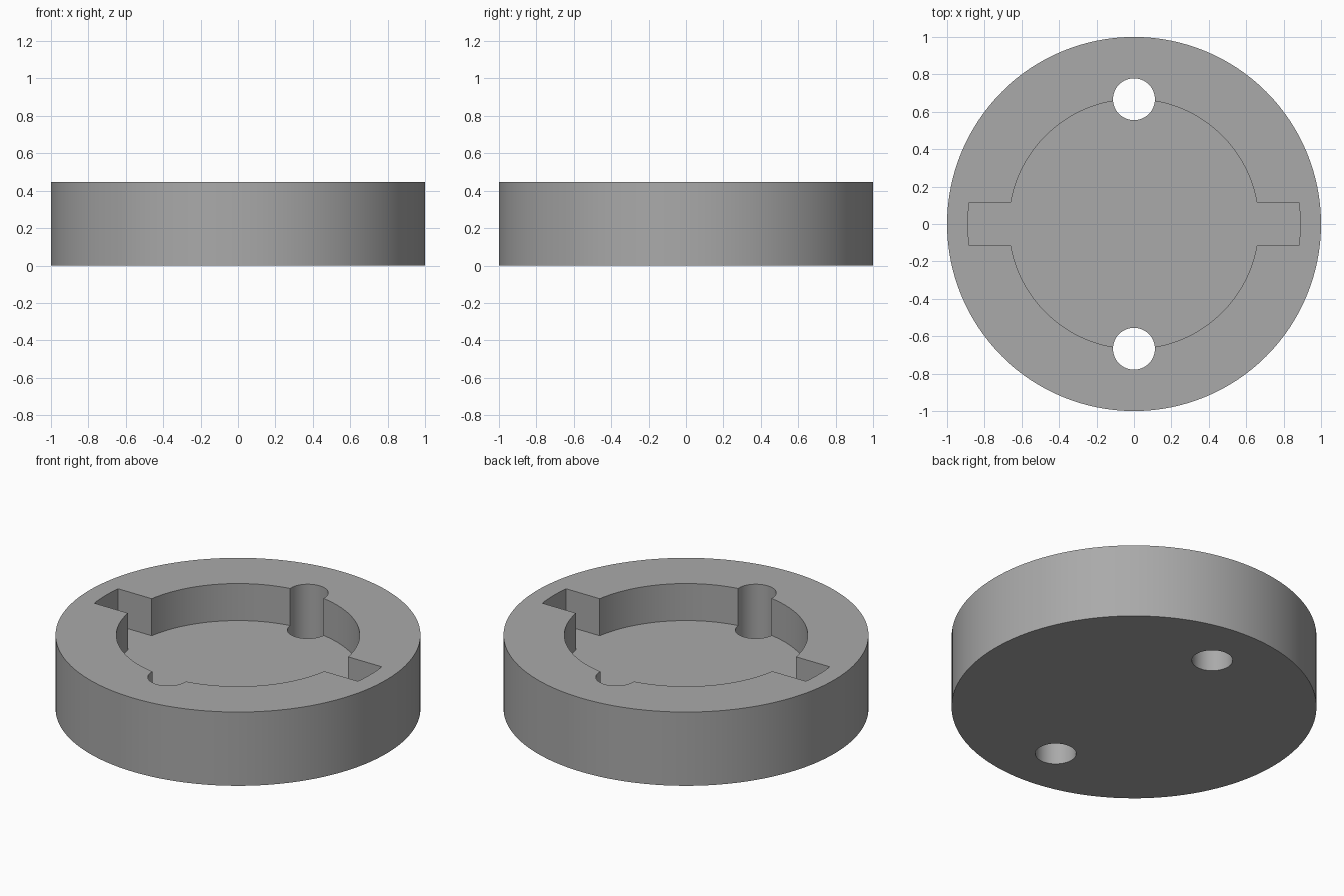
import bpy, bmesh, math

if "Cube" in bpy.data.objects:
    bpy.data.objects.remove(bpy.data.objects["Cube"])

HEIGHT, FLOOR = 0.446, 0.222
POCKET_R, SLOT_R, SLOT_HALF = 0.667, 0.889, 0.114
HOLE_R = 0.112

grey = bpy.data.materials.new("plain grey")
grey.diffuse_color = (0.4, 0.4, 0.4, 1)
grey.use_nodes = True
grey.node_tree.nodes["Principled BSDF"].inputs["Base Color"].default_value = grey.diffuse_color


def arc(radius, start, end, steps, cx=0.0, cy=0.0):
    angles = [start + (end - start) * i / steps for i in range(steps + 1)]
    return [(cx + radius * math.cos(a), cy + radius * math.sin(a)) for a in angles]


def prism(name, outline, z0, z1):
    """Extrude a closed outline between two heights."""
    bm = bmesh.new()
    face = bm.faces.new([bm.verts.new((x, y, z0)) for x, y in outline])
    ext = bmesh.ops.extrude_face_region(bm, geom=[face])
    for v in ext["geom"]:
        if isinstance(v, bmesh.types.BMVert):
            v.co.z = z1
    bmesh.ops.recalc_face_normals(bm, faces=bm.faces)
    mesh = bpy.data.meshes.new(name)
    bm.to_mesh(mesh)
    bm.free()
    mesh.materials.append(grey)
    obj = bpy.data.objects.new(name, mesh)
    bpy.context.collection.objects.link(obj)
    return obj


# Solid disc
body = prism("round_housing", arc(1, 0, math.tau, 128)[:-1], 0, HEIGHT)

# Round pocket with a slot on each side, the slot ends following a larger circle
s, p = math.asin(SLOT_HALF / SLOT_R), math.asin(SLOT_HALF / POCKET_R)
half = arc(SLOT_R, -s, s, 8) + arc(POCKET_R, p, math.pi - p, 56)
pocket = prism("pocket_cutter", half + [(-x, -y) for x, y in half], FLOOR, HEIGHT + 0.1)

# Two through holes on the pocket rim
cutters = [pocket]
for side, label in ((-1, "front"), (1, "back")):
    ring = arc(HOLE_R, 0, math.tau, 48, 0, side * POCKET_R)[:-1]
    cutters.append(prism(label + "_hole_cutter", ring, -0.1, HEIGHT + 0.2))

# Cut everything out of the disc
bpy.context.view_layer.objects.active = body
body.select_set(True)
for cutter in cutters:
    cutter.hide_render = True
    mod = body.modifiers.new("cut", "BOOLEAN")
    mod.operation, mod.solver, mod.object = "DIFFERENCE", "EXACT", cutter
    bpy.ops.object.modifier_apply(modifier=mod.name)
for cutter in cutters:
    bpy.data.objects.remove(cutter)

bpy.ops.object.shade_smooth_by_angle(angle=math.radians(30))
